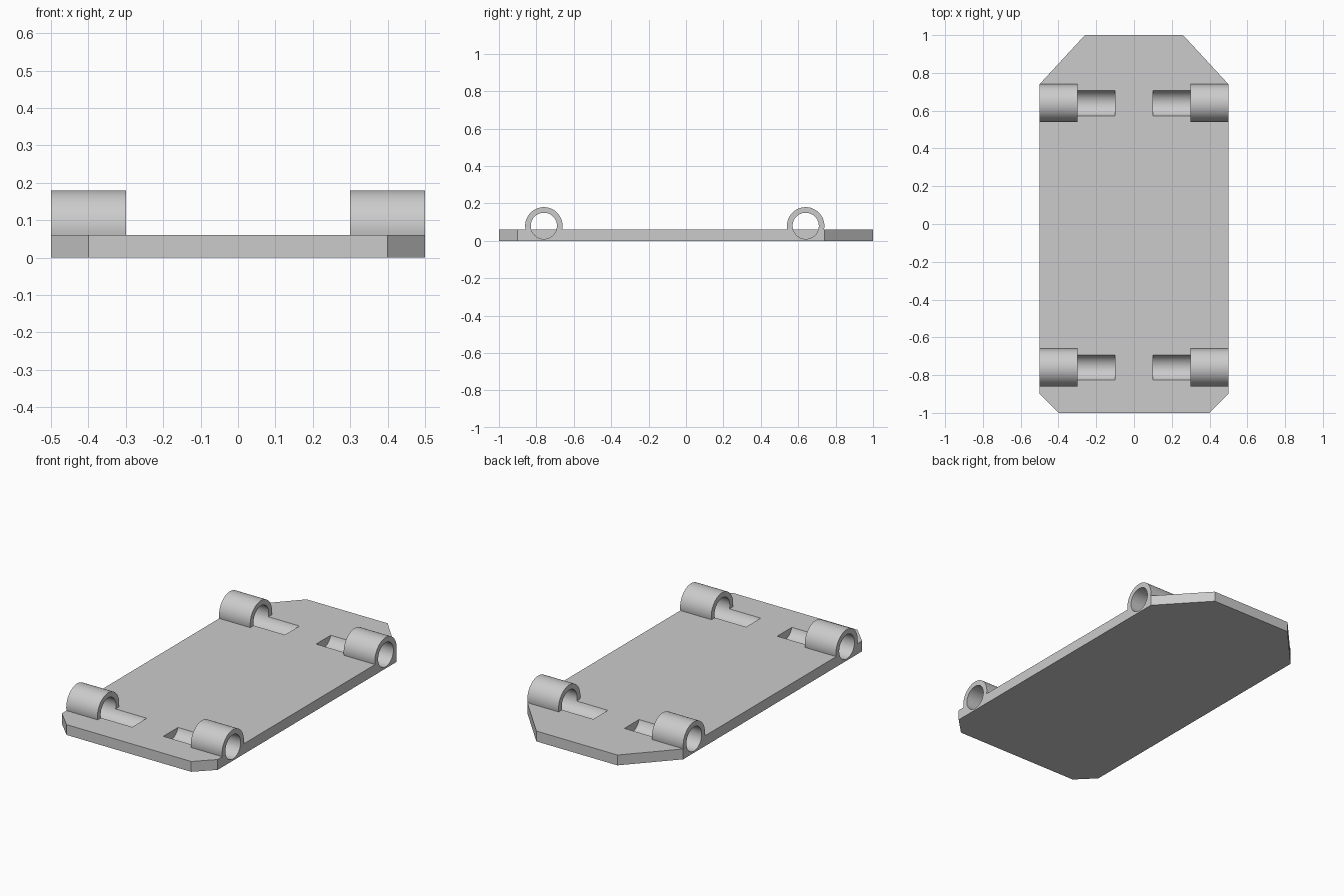
import bpy, bmesh, math

cube = bpy.data.objects.get("Cube")
if cube:
    bpy.data.objects.remove(cube, do_unlink=True)

TOP = 0.06                      # plate thickness
AXIS_Z, OUTER, BORE = 0.08, 0.1, 0.07
AXLES = {"front": -0.76, "rear": 0.64}
SIDES = {"left": 1, "right": -1}

grey = bpy.data.materials.new("light_grey")
grey.use_nodes = True
colour = (0.6, 0.6, 0.6, 1)
grey.diffuse_color = colour
grey.node_tree.nodes["Principled BSDF"].inputs["Base Color"].default_value = colour


def extrude(name, points, offset):
    """Solid made by extruding a closed outline along an offset."""
    bm = bmesh.new()
    face = bm.faces.new([bm.verts.new(p) for p in points])
    new = bmesh.ops.extrude_face_region(bm, geom=[face])["geom"]
    bmesh.ops.translate(bm, vec=offset,
                        verts=[v for v in new if isinstance(v, bmesh.types.BMVert)])
    bmesh.ops.recalc_face_normals(bm, faces=bm.faces)
    mesh = bpy.data.meshes.new(name)
    bm.to_mesh(mesh)
    bm.free()
    mesh.materials.append(grey)
    obj = bpy.data.objects.new(name, mesh)
    bpy.context.collection.objects.link(obj)
    return obj


def arc(x, y, radius, start, end, steps):
    """Points on an arc around an axle, in the plane at x."""
    angles = [start + (end - start) * i / steps for i in range(steps + 1)]
    return [(x, y + radius * math.cos(a), AXIS_Z + radius * math.sin(a)) for a in angles]


def smooth(obj):
    bpy.ops.object.select_all(action="DESELECT")
    obj.select_set(True)
    bpy.context.view_layer.objects.active = obj
    bpy.ops.object.shade_smooth_by_angle(angle=math.radians(30))


# Plate with chamfered corners
half = [(0.4, -1), (0.5, -0.9), (0.5, 0.74), (0.26, 1)]
outline = half + [(-x, y) for x, y in reversed(half)]
plate = extrude("base_plate", [(x, y, 0) for x, y in outline], (0, 0, TOP))

for end, y in AXLES.items():
    for side, s in SIDES.items():
        # Axle groove cut into the plate
        ring = arc(s * 0.1, y, BORE, 0, 2 * math.pi, 64)[:-1]
        cutter = extrude("groove_cutter", ring, (s * 0.45, 0, 0))
        cutter.hide_render = True
        cut = plate.modifiers.new("groove", "BOOLEAN")
        cut.operation, cut.solver, cut.object = "DIFFERENCE", "EXACT", cutter
        bpy.context.view_layer.objects.active = plate
        bpy.ops.object.modifier_apply(modifier=cut.name)
        bpy.data.objects.remove(cutter, do_unlink=True)

        # Axle sleeve standing on the plate
        low_out = math.asin((TOP - AXIS_Z) / OUTER)
        low_in = math.asin((TOP - AXIS_Z) / BORE)
        profile = (arc(s * 0.3, y, OUTER, low_out, math.pi - low_out, 40)
                   + arc(s * 0.3, y, BORE, math.pi - low_in, low_in, 40))
        smooth(extrude(f"{end}_{side}_axle_sleeve", profile, (s * 0.2, 0, 0)))

smooth(plate)
